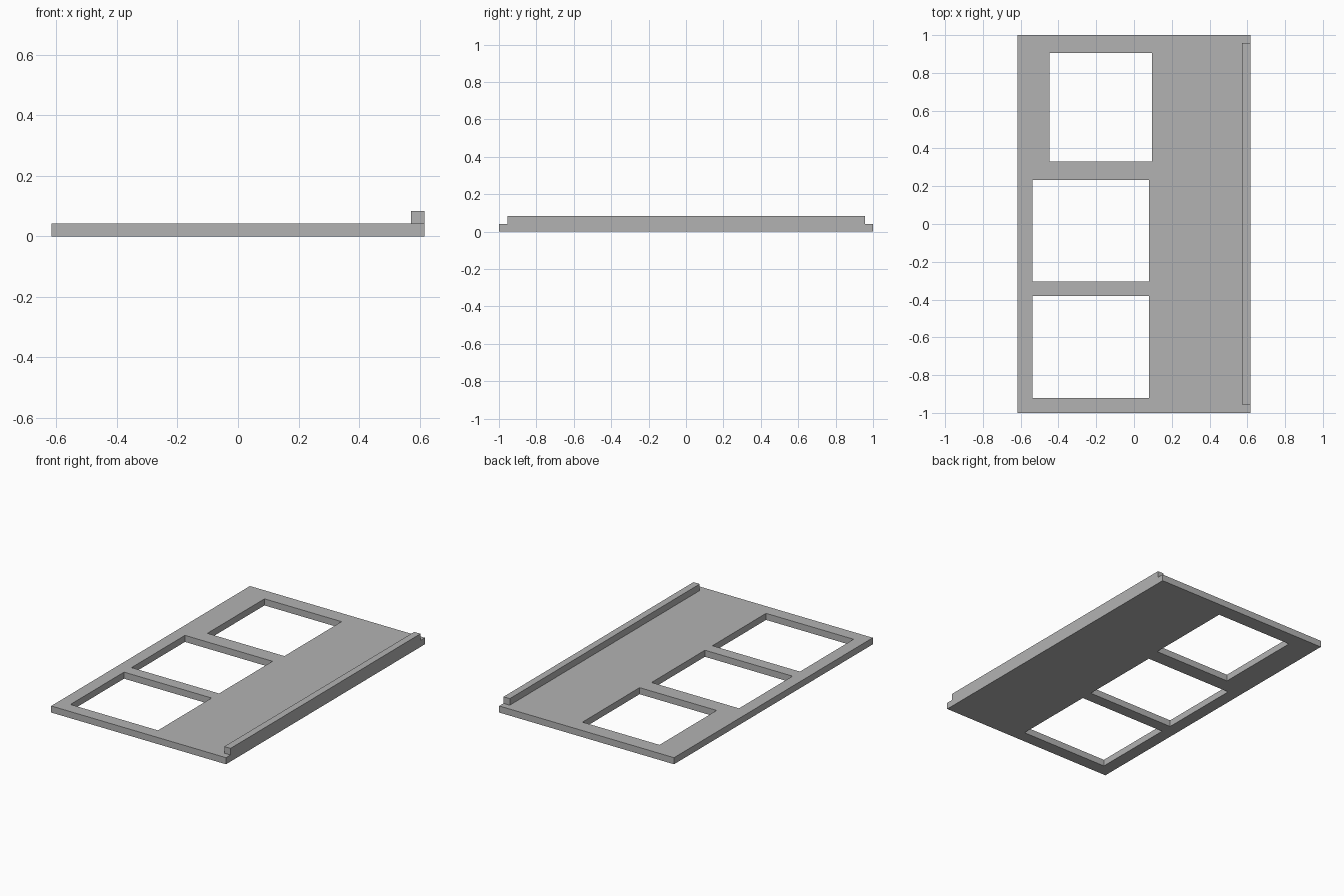
import bpy
import bmesh

cube = bpy.data.objects.get("Cube")
if cube:
    bpy.data.objects.remove(cube, do_unlink=True)

grey = bpy.data.materials.new("plain grey")
grey.use_nodes = True
colour = (0.45, 0.45, 0.45, 1)
grey.diffuse_color = colour
grey.node_tree.nodes["Principled BSDF"].inputs["Base Color"].default_value = colour


def panel(name, outer, holes, z0, z1):
    """Extrude a rectangle with rectangular holes; each is (x0, x1, y0, y1)."""
    bm = bmesh.new()
    for x0, x1, y0, y1 in [outer] + holes:
        corners = [(x0, y0), (x1, y0), (x1, y1), (x0, y1)]
        loop = [bm.verts.new((x, y, z0)) for x, y in corners]
        for i, v in enumerate(loop):
            bm.edges.new((v, loop[i - 1]))
    bmesh.ops.triangle_fill(bm, edges=bm.edges[:], use_beauty=True,
                            normal=(0, 0, 1))
    result = bmesh.ops.extrude_face_region(bm, geom=bm.faces[:],
                                           use_keep_orig=True)
    top = [g for g in result["geom"] if isinstance(g, bmesh.types.BMVert)]
    bmesh.ops.translate(bm, verts=top, vec=(0, 0, z1 - z0))
    bmesh.ops.recalc_face_normals(bm, faces=bm.faces[:])
    mesh = bpy.data.meshes.new(name)
    bm.to_mesh(mesh)
    bm.free()
    mesh.materials.append(grey)
    obj = bpy.data.objects.new(name, mesh)
    bpy.context.collection.objects.link(obj)
    return obj


THICK = 0.042

# Flat plate with three rectangular openings
openings = [
    (-0.447, 0.096, 0.33, 0.905),
    (-0.537, 0.08, -0.305, 0.233),
    (-0.537, 0.08, -0.92, -0.38),
]
panel("base_plate", (-0.616, 0.616, -1, 1), openings, 0, THICK)

# Raised rail along the left edge
panel("edge_rail", (0.572, 0.616, -0.955, 0.957), [], THICK, 2 * THICK)
